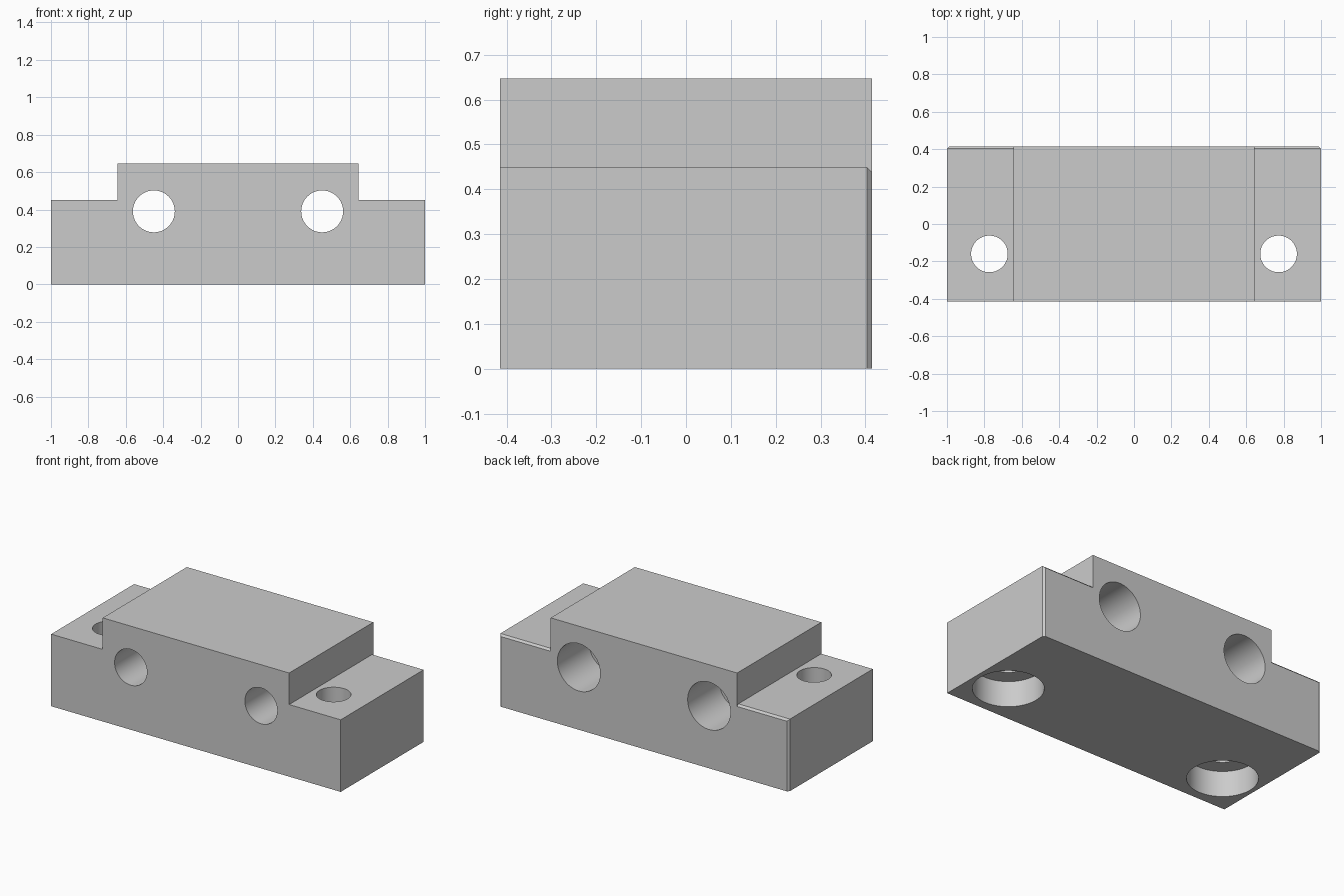
import bpy
import bmesh
from math import radians
from mathutils import Matrix, Vector

if "Cube" in bpy.data.objects:
    bpy.data.objects.remove(bpy.data.objects["Cube"])

DEPTH = 0.83
BACK = DEPTH / 2
STEP_Z = 0.45
TOP_Z = 0.647

grey = bpy.data.materials.new("plain grey")
grey.use_nodes = True
colour = (0.6, 0.6, 0.6, 1)
grey.diffuse_color = colour
grey.node_tree.nodes["Principled BSDF"].inputs["Base Color"].default_value = colour


def finish(name, bm):
    mesh = bpy.data.meshes.new(name)
    bm.to_mesh(mesh)
    bm.free()
    mesh.materials.append(grey)
    obj = bpy.data.objects.new(name, mesh)
    bpy.context.collection.objects.link(obj)
    return obj


def block(name, width, height, chamfer=0):
    bm = bmesh.new()
    place = Matrix.Translation((0, 0, height / 2)) @ Matrix.Diagonal((width, DEPTH, height, 1))
    bmesh.ops.create_cube(bm, size=1, matrix=place)
    if chamfer:
        # Chamfer the rear top edge and the two rear upright edges
        edges = [e for e in bm.edges
                 if all(v.co.y > 0 for v in e.verts) and any(v.co.z > 0.1 for v in e.verts)]
        bmesh.ops.bevel(bm, geom=edges, offset=chamfer, segments=1, affect='EDGES')
    return finish(name, bm)


def cylinder(name, radius, start, end):
    start, end = Vector(start), Vector(end)
    axis = end - start
    turn = axis.to_track_quat('Z', 'Y').to_matrix().to_4x4()
    bm = bmesh.new()
    bmesh.ops.create_cone(bm, cap_ends=True, segments=64, radius1=radius, radius2=radius,
                          depth=axis.length, matrix=Matrix.Translation((start + end) / 2) @ turn)
    return finish(name, bm)


def combine(target, other, operation):
    other.hide_render = True
    mod = target.modifiers.new(operation.lower(), 'BOOLEAN')
    mod.operation = operation
    mod.solver = 'EXACT'
    mod.object = other
    bpy.context.view_layer.objects.active = target
    bpy.ops.object.modifier_apply(modifier=mod.name)
    bpy.data.objects.remove(other)


# Low full-width base with a raised centre
body = block("mounting_block", 2, STEP_Z, chamfer=0.012)
combine(body, block("raised_centre", 1.288, TOP_Z), 'UNION')

# Counterbored holes, the same on both sides
for side in (-1, 1):
    x = side * 0.45
    z = 0.39
    combine(body, cylinder("cross_hole", 0.112, (x, -1, z), (x, 1, z)), 'DIFFERENCE')
    combine(body, cylinder("cross_counterbore", 0.148, (x, BACK - 0.31, z), (x, 1, z)), 'DIFFERENCE')
    x = side * 0.773
    y = -0.16
    combine(body, cylinder("bolt_hole", 0.098, (x, y, -1), (x, y, 1)), 'DIFFERENCE')
    combine(body, cylinder("bolt_counterbore", 0.199, (x, y, -1), (x, y, 0.16)), 'DIFFERENCE')

# Smooth hole walls, crisp block edges
bpy.ops.object.select_all(action='DESELECT')
body.select_set(True)
bpy.context.view_layer.objects.active = body
bpy.ops.object.shade_smooth_by_angle(angle=radians(30))
